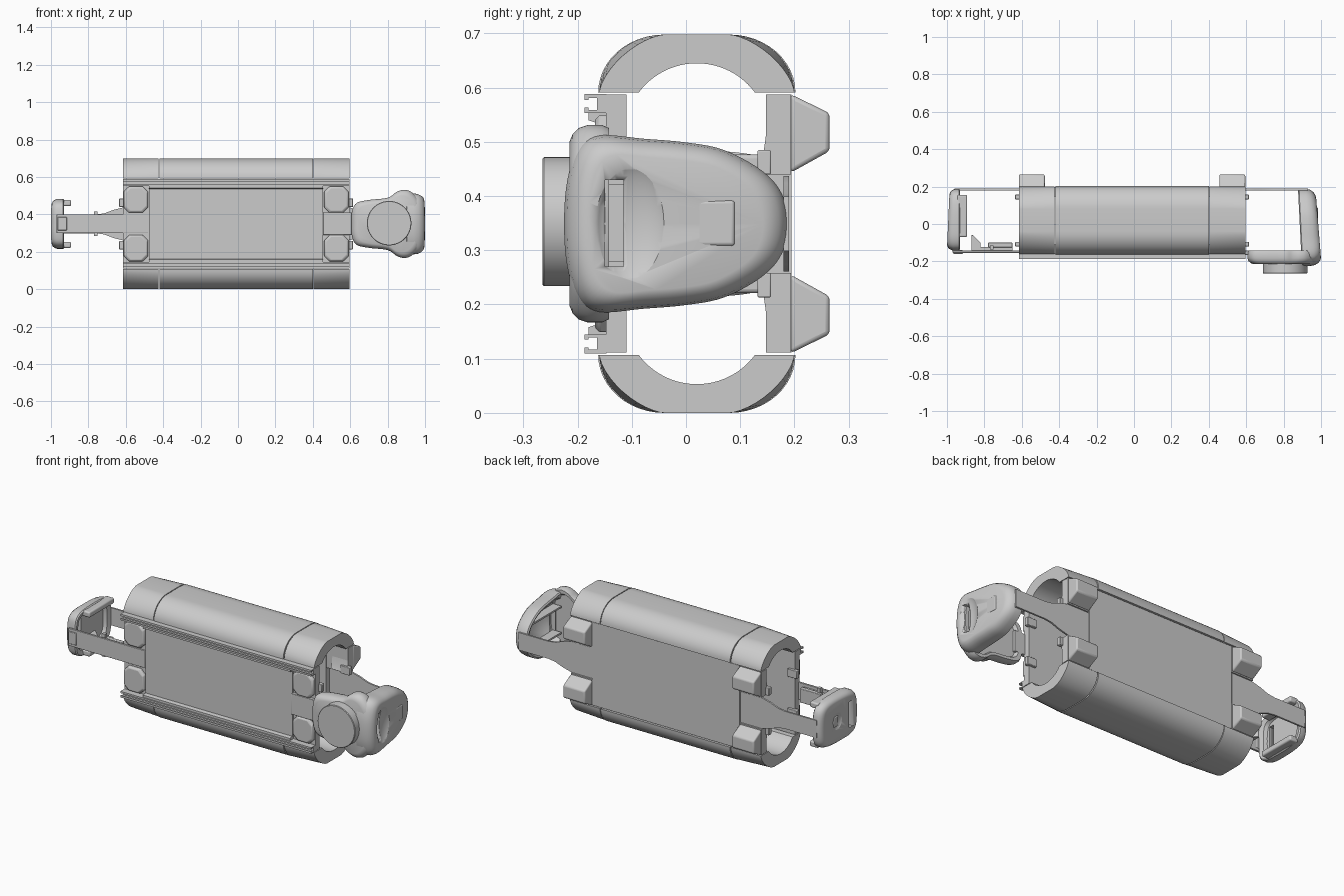
import bpy, bmesh, math
from mathutils import Vector

if "Cube" in bpy.data.objects:
    bpy.data.objects.remove(bpy.data.objects["Cube"])

ZC = 0.349          # horizontal symmetry plane
X0, X1 = -0.615, 0.595


def finish(name, bm, mirror=False, bevel=0.0, seg=2, angle=30):
    if mirror:
        d = bmesh.ops.duplicate(bm, geom=bm.verts[:] + bm.edges[:] + bm.faces[:])
        for v in d['geom']:
            if isinstance(v, bmesh.types.BMVert):
                v.co.z = 2 * ZC - v.co.z
    bmesh.ops.recalc_face_normals(bm, faces=bm.faces[:])
    me = bpy.data.meshes.new(name)
    bm.to_mesh(me)
    bm.free()
    ob = bpy.data.objects.new(name, me)
    bpy.context.collection.objects.link(ob)
    if bevel:
        m = ob.modifiers.new("bevel", 'BEVEL')
        m.width, m.segments, m.limit_method = bevel, seg, 'ANGLE'
    bpy.ops.object.select_all(action='DESELECT')
    ob.select_set(True)
    bpy.context.view_layer.objects.active = ob
    bpy.ops.object.shade_smooth_by_angle(angle=math.radians(angle))
    return ob


def loft(name, rings, **kw):
    bm = bmesh.new()
    vs = [[bm.verts.new(p) for p in r] for r in rings]
    n = len(vs[0])
    for a, b in zip(vs, vs[1:]):
        for i in range(n):
            bm.faces.new((a[i], a[(i + 1) % n], b[(i + 1) % n], b[i]))
    bm.faces.new(vs[0])
    bm.faces.new(vs[-1])
    return finish(name, bm, **kw)


def box(name, x0, x1, y0, y1, z0, z1, **kw):
    q = [(x0, z0), (x1, z0), (x1, z1), (x0, z1)]
    return loft(name, [[(x, y, z) for x, z in q] for y in (y0, y1)], **kw)


def extrude_x(name, prof, x0, x1, **kw):
    return loft(name, [[(x, y, z) for y, z in prof] for x in (x0, x1)], **kw)


def extrude_y(name, prof, y0, y1, **kw):
    return loft(name, [[(x, y, z) for x, z in prof] for y in (y0, y1)], **kw)


def smooth_outline(half, n=5):
    """Closed Catmull-Rom curve from a half outline (a, height), mirrored in z."""
    p = [Vector((a, ZC + h)) for a, h in half]
    p += [Vector((a, ZC - h)) for a, h in half[::-1] if h > 0]
    out, k = [], len(p)
    for i in range(k):
        a, b, c, d = p[i - 1], p[i], p[(i + 1) % k], p[(i + 2) % k]
        for j in range(n):
            t = j / n
            out.append(0.5 * (2 * b + (c - a) * t + (2 * a - 5 * b + 4 * c - d) * t * t
                              + (3 * b - a - 3 * c + d) * t ** 3))
    return out


def scaled(pts, s, ca):
    return [(ca + (p[0] - ca) * s, ZC + (p[1] - ZC) * s) for p in pts]


def cut(ob, cutter):
    m = ob.modifiers.new("cut", 'BOOLEAN')
    m.operation, m.object, m.solver = 'DIFFERENCE', cutter, 'EXACT'
    bpy.context.view_layer.objects.active = ob
    while ob.modifiers[0] != m:
        bpy.ops.object.modifier_move_up(modifier=m.name)
    bpy.ops.object.modifier_apply(modifier=m.name)
    bpy.data.objects.remove(cutter, do_unlink=True)


def scoop(x, y, r):
    bm = bmesh.new()
    bmesh.ops.create_uvsphere(bm, u_segments=40, v_segments=24, radius=1)
    for v in bm.verts:
        v.co = Vector((x + v.co.x * r[0], y + v.co.y * r[1], ZC + v.co.z * r[2]))
    return finish("scoop_cutter", bm)


# Curved top and bottom shells, with faceted end caps
def shell_ring(x, e=1.0, grow=0.0):
    arc = [math.pi / 2 * i / 12 for i in range(13)]
    q = [(0.06 + (0.12 + grow) * math.cos(a) ** e, 0.107 * abs(math.sin(a)) ** e) for a in arc]
    q[-1] = (0.06, 0.107)
    pts = [(x, 0.02 + y, 0.591 + z) for y, z in q] + [(x, 0.02 - y, 0.591 + z) for y, z in q[::-1]]
    a0 = math.asin(0.0795 / 0.1335)
    for i in range(25):                     # inner bore
        a = math.pi - a0 - (math.pi - 2 * a0) * i / 24
        pts.append((x, 0.02 + 0.1335 * math.cos(a), 0.5115 + 0.1335 * math.sin(a)))
    return pts


loft("main_shell", [shell_ring(-0.42, 1, 0.002), shell_ring(0.40, 1, 0.002)], mirror=True)
loft("left_end_cap", [shell_ring(X0, 1.3), shell_ring(-0.425, 1.02)], mirror=True)
loft("right_end_cap", [shell_ring(0.405, 1.02), shell_ring(X1, 1.3)], mirror=True)

# Front and back walls
box("front_wall", X0, X1, -0.148, -0.11, 0.111, 0.587)
box("front_panel", -0.475, 0.455, -0.158, -0.146, 0.146, 0.552)
box("back_wall", -0.475, 0.455, 0.148, 0.195, 0.111, 0.587)
for side, a, b in (("left", X0, -0.477), ("right", 0.457, X1)):
    box(side + "_back_wall_end", a, b, 0.148, 0.194, 0.44, 0.587, mirror=True)
    # Tapered feet on the back
    loft(side + "_back_foot", [
        [(a, 0.193, 0.443), (b, 0.193, 0.443), (b, 0.193, 0.588), (a, 0.193, 0.588)],
        [(a, 0.265, 0.483), (b, 0.265, 0.483), (b, 0.265, 0.553), (a, 0.265, 0.553)]],
        mirror=True, bevel=0.008, seg=3)
    # Chamfered front corner pads
    pads = []
    for y, i in ((-0.14, 0.004), (-0.160, 0.004), (-0.168, 0.012)):
        l, r, d, u, c = a + i, b - i, 0.405 + i, 0.553 - i, 0.028
        pads.append([(x, y, z) for x, z in ((l + c, d), (r - c, d), (r, d + c), (r, u - c),
                                           (r - c, u), (l + c, u), (l, u - c), (l, d + c))])
    loft(side + "_front_pad", pads, mirror=True, bevel=0.003)
    # Latches inside the ends
    e, s = (X0, -1) if side == "left" else (X1, 1)
    for y in (0.132, -0.12):
        x = sorted((e - s * 0.04, e + s * 0.02))
        box(side + "_latch", x[0], x[1], y, y + 0.025, 0.44, 0.485, mirror=True, bevel=0.003)
    extrude_x(side + "_latch_web", [(0.15, 0.53), (0.143, 0.48), (0.132, 0.45), (0.15, 0.44)],
              min(e, e - s * 0.1), max(e, e - s * 0.1), mirror=True)

# Slotted rails along the front
rail = [(-0.147, 0.553), (-0.187, 0.553), (-0.187, 0.563), (-0.180, 0.563), (-0.180, 0.559),
        (-0.164, 0.559), (-0.164, 0.581), (-0.180, 0.581), (-0.180, 0.577), (-0.187, 0.577),
        (-0.187, 0.588), (-0.147, 0.588)]
extrude_x("front_rail", rail, X0, X1, mirror=True)
extrude_x("rail_lip", [(-0.147, 0.536), (-0.168, 0.536), (-0.180, 0.540), (-0.180, 0.553),
                       (-0.147, 0.553)], -0.475, 0.455, mirror=True)


# Straps joining the end units to the body
def strap(base, mid, end, inner):
    top = [(inner, 0.088), (base, 0.088), (base + (mid - base) * 0.35, 0.075),
           (base + (mid - base) * 0.7, 0.056), (mid, 0.05), (end, 0.05)]
    return [(x, ZC + h) for x, h in top] + [(x, ZC - h) for x, h in top[::-1]]


extrude_y("left_back_strap", strap(X0, -0.76, -0.96, -0.48), 0.180, 0.190)
extrude_y("right_back_strap", strap(X1, 0.74, 0.93, 0.455), 0.180, 0.190)
box("left_front_strap", -0.97, -0.48, -0.154, -0.142, 0.30, 0.40, bevel=0.002)
box("left_strap_tip", -0.965, -0.915, -0.160, -0.140, 0.315, 0.385, bevel=0.003)
box("right_front_strap", 0.455, 0.66, -0.165, -0.142, 0.29, 0.41, bevel=0.002)

# Small locking mechanism behind the left strap
extrude_y("lock_plate", [(-0.78, 0.31), (-0.65, 0.31), (-0.65, 0.39), (-0.78, 0.39)], -0.125, -0.10, bevel=0.003)
box("lock_base", -0.87, -0.65, -0.143, -0.124, 0.315, 0.383)
box("lock_post", -0.77, -0.75, -0.135, -0.115, 0.285, 0.415)
loft("lock_lever", [[(-0.87, -0.14, z), (-0.82, -0.14, z), (-0.82, -0.10, z), (-0.86, -0.06, z),
                     (-0.87, -0.06, z)] for z in (0.32, 0.378)], bevel=0.002)

# Large right head: hollow dished plate with a grip slot
head = smooth_outline([(-0.225, 0.0), (-0.219, 0.08), (-0.198, 0.14), (-0.158, 0.163), (-0.08, 0.157),
                       (0.0, 0.15), (0.07, 0.136), (0.14, 0.098), (0.177, 0.055), (0.188, 0.0)])
rings = []
for s, x, k in ((0.74, 0.945, 0.02), (0.80, 0.90, 0.05), (0.95, 0.886, 0.05), (1.0, 0.892, 0.05),
                (1.0, 0.928, 0.05), (0.975, 0.953, 0.06), (0.92, 0.970, 0.07), (0.85, 0.981, 0.08),
                (0.78, 0.985, 0.08)):
    rings.append([(x - k * y, y, z) for y, z in scaled(head, s, -0.02)])
head_ob = loft("head_plate", rings, angle=35)
cut(head_ob, scoop(1.022, -0.098, (0.05, 0.078, 0.125)))
cut(head_ob, box("slot_cutter", 0.85, 1.05, -0.149, -0.115, 0.27, 0.43))
for i, z in enumerate((0.27, 0.42)):
    box("head_rib", 0.895, 0.95, -0.15, 0.11, z, z + 0.01)
for x, w in ((0.972, 0.0),):
    box("head_button", 0.968, 0.983, 0.006, 0.09, 0.308, 0.392, bevel=0.006, seg=3)
box("slot_rim", 0.93, 0.975, -0.153, -0.147, 0.272, 0.428, bevel=0.002)

# Front arm of the head with round dial
arm = smooth_outline([(0.606, 0.0), (0.61, 0.07), (0.635, 0.112), (0.70, 0.128), (0.80, 0.140),
                      (0.85, 0.172), (0.89, 0.182), (0.93, 0.168), (0.97, 0.12), (0.985, 0.05), (0.987, 0.0)])
rings = []
for s, y in ((0.80, -0.158), (0.86, -0.142), (0.97, -0.142), (1.0, -0.155), (1.0, -0.182),
             (0.97, -0.198), (0.91, -0.209), (0.83, -0.215)):
    rings.append([(x, y, z) for x, z in scaled(arm, s, 0.81)])
loft("head_arm", rings, angle=35)
ca = [2 * math.pi * i / 64 for i in range(64)]
loft("round_dial", [[(0.808 + r * math.cos(a), y, 0.353 + r * math.sin(a)) for a in ca]
                    for r, y in ((0.119, -0.205), (0.119, -0.262), (0.116, -0.265))])

# Small left handle
grip = smooth_outline([(-0.142, 0.0), (-0.140, 0.06), (-0.125, 0.105), (-0.08, 0.128), (0.0, 0.134),
                       (0.09, 0.132), (0.15, 0.118), (0.180, 0.08), (0.187, 0.0)])
rings = []
for s, x, k in ((0.76, -0.958, 0), (0.80, -0.938, 0), (0.96, -0.930, 0), (1.0, -0.936, 0),
                (1.0, -0.965, 0.02), (0.96, -0.980, 0.03), (0.90, -0.990, 0.04), (0.82, -0.994, 0.045)):
    rings.append([(max(-1.0, x + k * y), y, z) for y, z in scaled(grip, s, 0.02)])
handle = loft("handle_plate", rings, angle=35)
cut(handle, box("slot_cutter", -1.05, -0.85, -0.085, -0.055, 0.275, 0.423))
cut(handle, scoop(-1.005, 0.05, (0.022, 0.05, 0.06)))
box("handle_side_wall", -0.945, -0.892, -0.07, 0.155, 0.445, 0.477, mirror=True, bevel=0.008, seg=3)
box("handle_button", -0.99, -0.96, 0.035, 0.075, 0.32, 0.378, bevel=0.004)
